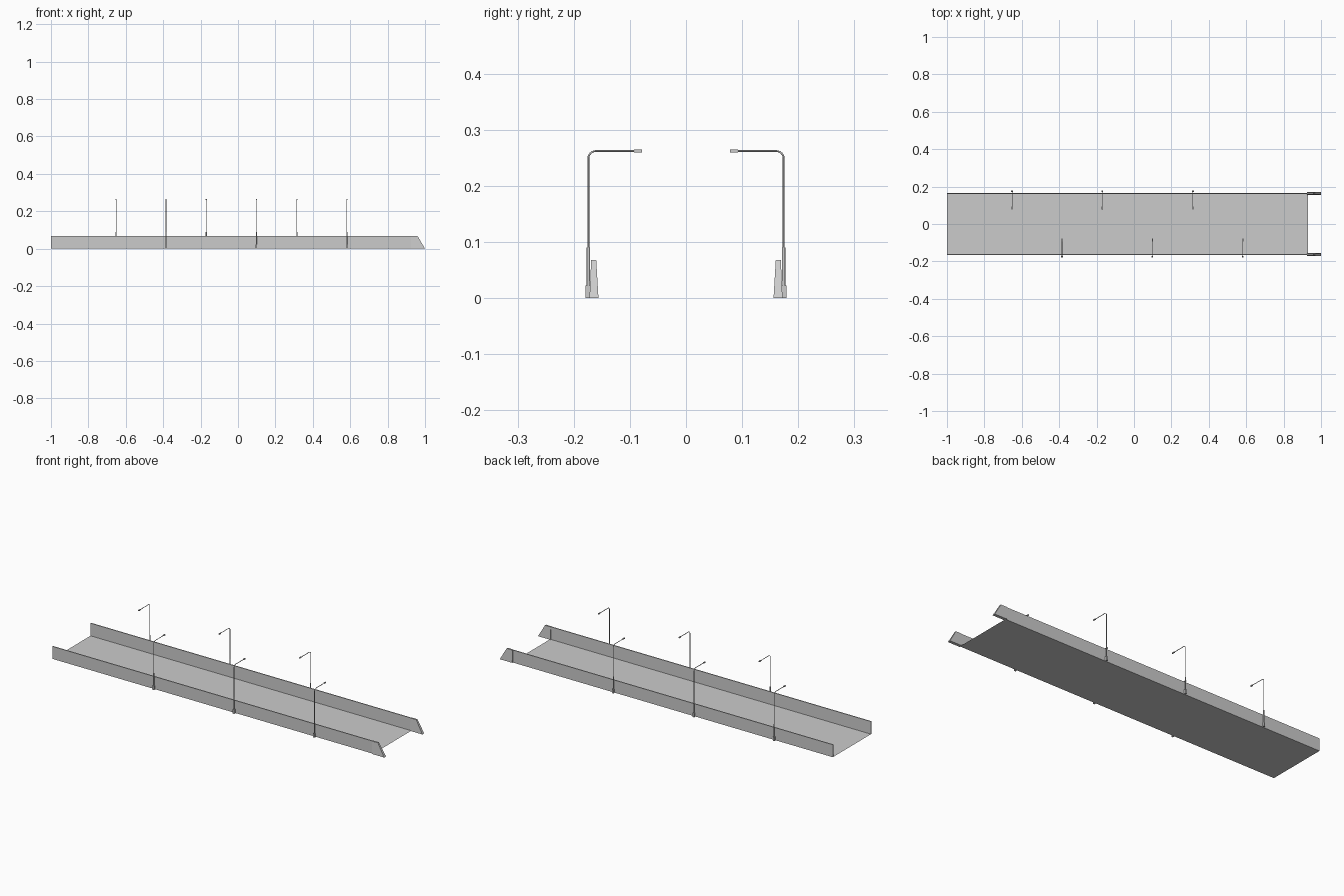
import bpy, bmesh, math

if "Cube" in bpy.data.objects:
    bpy.data.objects.remove(bpy.data.objects["Cube"])

HEIGHT = 0.068


def mesh_object(name, verts, faces):
    mesh = bpy.data.meshes.new(name)
    mesh.from_pydata(verts, [], faces)
    bm = bmesh.new()
    bm.from_mesh(mesh)
    bmesh.ops.recalc_face_normals(bm, faces=bm.faces)
    bm.to_mesh(mesh)
    bm.free()
    obj = bpy.data.objects.new(name, mesh)
    bpy.context.collection.objects.link(obj)
    return obj


def tapered_wall(name, x0, x1, x1_top, bottom, top, side):
    """Trapezoid section run along x; the +x end may slope."""
    ring = [(bottom[0], 0), (bottom[1], 0), (top[1], HEIGHT), (top[0], HEIGHT)]
    verts = [(x0, side * y, z) for y, z in ring]
    verts += [(x1_top if z else x1, side * y, z) for y, z in ring]
    faces = [(0, 1, 2, 3), (4, 5, 6, 7)]
    faces += [(i, (i + 1) % 4, (i + 1) % 4 + 4, i + 4) for i in range(4)]
    return mesh_object(name, verts, faces)


def box(name, centre, size):
    cx, cy, cz = centre
    sx, sy, sz = (s / 2 for s in size)
    verts = [(cx + a * sx, cy + b * sy, cz + c * sz)
             for a in (-1, 1) for b in (-1, 1) for c in (-1, 1)]
    faces = [(0, 1, 3, 2), (4, 5, 7, 6), (0, 1, 5, 4),
             (2, 3, 7, 6), (0, 2, 6, 4), (1, 3, 7, 5)]
    return mesh_object(name, verts, faces)


def tube(name, points, radius):
    curve = bpy.data.curves.new(name, 'CURVE')
    curve.dimensions = '3D'
    curve.bevel_depth = radius
    curve.bevel_resolution = 2
    curve.use_fill_caps = True
    spline = curve.splines.new('POLY')
    spline.points.add(len(points) - 1)
    for p, co in zip(spline.points, points):
        p.co = (*co, 1)
    obj = bpy.data.objects.new(name, curve)
    bpy.context.collection.objects.link(obj)
    return obj


def street_lamp(x, side):
    y = 0.174
    # square foot and thick lower sleeve
    box("lamp_foot", (x, side * 0.1745, 0.011), (0.009, 0.009, 0.022))
    tube("lamp_sleeve", [(x, side * y, 0.02), (x, side * y, 0.09)], 0.003)
    # slim pole bending into a horizontal arm over the road
    r, top = 0.013, 0.262
    path = [(x, side * y, 0.085)]
    for i in range(7):
        a = math.pi / 2 * i / 6
        path.append((x, side * (y - r + r * math.cos(a)), top - r + r * math.sin(a)))
    path.append((x, side * 0.088, top))
    tube("lamp_pole", path, 0.0016)
    # lamp head
    box("lamp_head", (x, side * 0.0855, top), (0.006, 0.015, 0.005))


# road deck, a single flat sheet
mesh_object("road_deck",
            [(-1, -0.165, 0), (0.93, -0.165, 0), (0.93, 0.165, 0), (-1, 0.165, 0)],
            [(0, 1, 2, 3)])

# side walls with thicker, sloping end blocks
for side in (-1, 1):
    tapered_wall("side_wall", -1, 0.93, 0.93, (0.161, 0.167), (0.162, 0.167), side)
    tapered_wall("wall_end_block", 0.925, 1.0, 0.96, (0.156, 0.172), (0.160, 0.169), side)

# staggered street lamps
for side, xs in ((-1, (-0.385, 0.098, 0.582)), (1, (-0.652, -0.170, 0.315))):
    for x in xs:
        street_lamp(x, side)
